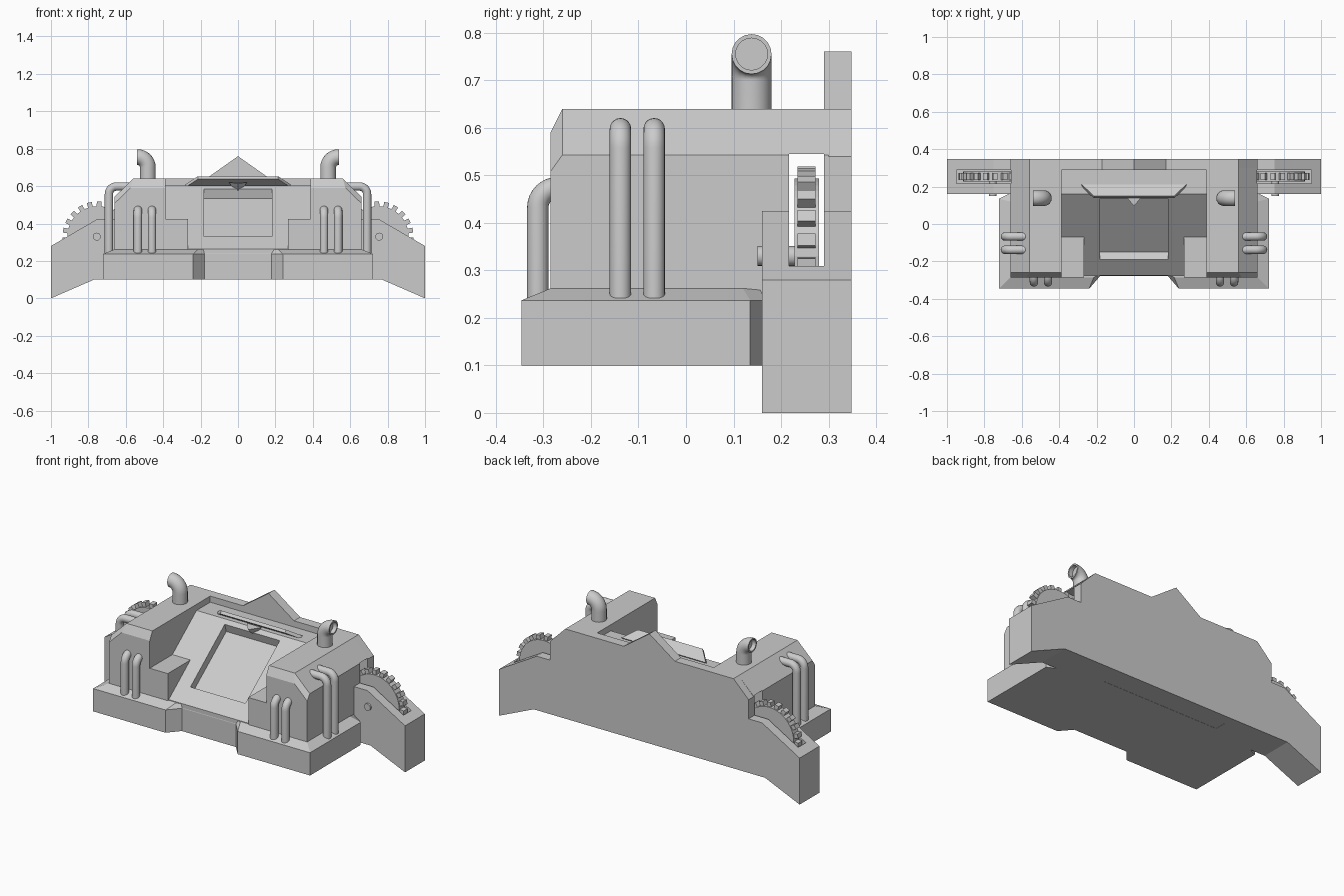
import bpy, bmesh, math
from mathutils import Vector, Matrix

if "Cube" in bpy.data.objects:
    bpy.data.objects.remove(bpy.data.objects["Cube"])


def finish(name, bm, mirror=False, cutters=(), smooth=False):
    bmesh.ops.recalc_face_normals(bm, faces=bm.faces)
    me = bpy.data.meshes.new(name)
    bm.to_mesh(me)
    bm.free()
    ob = bpy.data.objects.new(name, me)
    bpy.context.collection.objects.link(ob)
    if smooth:
        bpy.ops.object.select_all(action='DESELECT')
        ob.select_set(True)
        bpy.context.view_layer.objects.active = ob
        bpy.ops.object.shade_smooth_by_angle(angle=math.radians(35))
    for c in cutters:
        m = ob.modifiers.new("cut", 'BOOLEAN')
        m.object, m.solver = c, 'EXACT'
    if mirror:
        ob.modifiers.new("mirror", 'MIRROR').use_mirror_merge = False
    return ob


def loft_bm(rings):
    """Join rings of equal point count, cap both ends."""
    bm = bmesh.new()
    vs = [[bm.verts.new(p) for p in r] for r in rings]
    n = len(rings[0])
    for a, b in zip(vs, vs[1:]):
        for i in range(n):
            j = (i + 1) % n
            bm.faces.new((a[i], a[j], b[j], b[i]))
    bm.faces.new(vs[0])
    return bm, bm.faces.new(vs[-1])


def loft(name, rings, **kw):
    return finish(name, loft_bm(rings)[0], **kw)


def prism_y(name, xz, y0, y1, **kw):
    return loft(name, [[(x, y, z) for x, z in xz] for y in (y0, y1)], **kw)


def prism_x(name, yz, hw, **kw):
    return loft(name, [[(x, y, z) for y, z in yz] for x in (-hw, hw)], **kw)


def tube(name, start, up, side, height, bend, tail, r, angle=90, hollow=False):
    """Pipe that rises, bends toward 'side', then runs straight on."""
    start, up, side = Vector(start), Vector(up), Vector(side)
    path = [(start, up)]
    corner = start + up * height
    for i in range(9):
        a = math.radians(angle) * i / 8
        p = corner + side * bend * (1 - math.cos(a)) + up * bend * math.sin(a)
        path.append((p, up * math.cos(a) + side * math.sin(a)))
    if tail:
        path.append((path[-1][0] + path[-1][1] * tail, path[-1][1]))
    w = up.cross(side)
    rings = []
    for p, t in path:
        u = w.cross(t)
        rings.append([p + r * (w * math.cos(k * math.tau / 20) + u * math.sin(k * math.tau / 20))
                      for k in range(20)])
    bm, end = loft_bm(rings)
    if hollow:
        bmesh.ops.recalc_face_normals(bm, faces=bm.faces)
        bmesh.ops.inset_region(bm, faces=[end], thickness=r * 0.2)
        new = bmesh.ops.extrude_discrete_faces(bm, faces=[end])["faces"][0]
        bmesh.ops.translate(bm, verts=new.verts, vec=-path[-1][1] * 0.025)
    return finish(name, bm, mirror=True, smooth=True)


# Cutters: gear slot running across the body, and the sloped window recess
slot = prism_x("slot_cutter", [(0.217, 0.2), (0.29, 0.2), (0.29, 0.545), (0.217, 0.545)], 0.95)
recess = prism_x("recess_cutter", [(-0.19, 0.33), (-0.15, 0.305), (0.15, 0.535),
                                   (0.135, 0.585), (0.05, 0.7), (-0.25, 0.45)], 0.183)
for c in (slot, recess):
    c.hide_render = True
    c.hide_viewport = True

# Back wall with centre peak
half = [(0.77, 0.10), (1, 0), (1, 0.28), (0.75, 0.425), (0.66, 0.425), (0.66, 0.54),
        (0.56, 0.64), (0.17, 0.64)]
prism_y("back_wall", half + [(0, 0.76)] + [(-x, z) for x, z in reversed(half)], 0.29, 0.348)

# Side wings with slots
prism_y("wing", [(0.6, 0.10), (0.77, 0.10), (1, 0), (1, 0.28), (0.75, 0.425), (0.6, 0.425)],
        0.16, 0.30, mirror=True, cutters=[slot])

# Base with sloped rim
outer = [(0.18, -0.277), (0.24, -0.346), (0.722, -0.346), (0.722, 0.135), (0.66, 0.165), (0.66, 0.215)]
inner = [(0.18, -0.27), (0.215, -0.285), (0.66, -0.285), (0.66, 0.12), (0.65, 0.16), (0.65, 0.215)]
full = lambda pts, z: [(x, y, z) for x, y in pts] + [(-x, y, z) for x, y in reversed(pts)]
loft("base", [full(outer, 0.10), full(outer, 0.237), full(inner, 0.262)])

# Side pods with chamfered front
def pod_ring(y, d):
    return [(x, y, z) for x, z in [(0.268, 0.1), (0.66, 0.1), (0.66, 0.543 - d * 0.7), (0.56 + d * 0.3, 0.64 - d),
                                   (0.388, 0.64 - d), (0.388, 0.425), (0.268, 0.425)]]
def upper_ring(y):
    return [(x, y, z) for x, z in [(0.388, 0.1), (0.66, 0.1), (0.66, 0.543), (0.56, 0.64), (0.388, 0.64)]]
loft("pod_front", [pod_ring(-0.285, 0.05), pod_ring(-0.26, 0), pod_ring(-0.06, 0)], mirror=True)
loft("pod_rear", [upper_ring(-0.06), upper_ring(0.30)], mirror=True, cutters=[slot])

# Sloped centre with window
prism_x("sloped_centre", [(-0.276, 0.101), (-0.276, 0.265), (0.16, 0.603), (0.30, 0.603), (0.30, 0.101)],
        0.39, cutters=[recess, slot])

# Visor plate leaning forward, with a small pointed nub
def visor_ring(dy, dz):
    return [(-0.28, 0.20 + dy, 0.595 + dz), (0.28, 0.20 + dy, 0.595 + dz),
            (0.215, 0.138 + dy, 0.637 + dz), (-0.215, 0.138 + dy, 0.637 + dz)]
loft("visor", [visor_ring(0, 0), visor_ring(0.012, 0.015)])
bm = bmesh.new()
v = [bm.verts.new(p) for p in [(-0.05, 0.155, 0.62), (0.05, 0.155, 0.62), (0, 0.095, 0.615), (0, 0.15, 0.563)]]
for f in ((0, 1, 2), (0, 1, 3), (1, 2, 3), (0, 2, 3)):
    bm.faces.new([v[i] for i in f])
finish("visor_nub", bm)

# Pipes
for i, x in enumerate((0.46, 0.535)):
    tube(f"front_pipe_{i}", (x, -0.312, 0.242), (0, 0, 1), (0, 1, 0), 0.19, 0.042, 0.02, 0.0225)
for i, y in enumerate((-0.138, -0.067)):
    tube(f"side_pipe_{i}", (0.69, y, 0.242), (0, 0, 1), (-1, 0, 0), 0.316, 0.04, 0.07, 0.0225)
tube("exhaust", (0.482, 0.138, 0.60), (0, 0, 1), (1, 0, 0), 0.10, 0.055, 0.002, 0.042, hollow=True)

# Gears in the wing slots
def cylinder(bm, r, depth, loc, seg):
    bmesh.ops.create_cone(bm, cap_ends=True, segments=seg, radius1=r, radius2=r, depth=depth,
                          matrix=Matrix.Translation(loc) @ Matrix.Rotation(math.pi / 2, 4, 'X'))
hub = (0.75, 0.254, 0.33)
bm = bmesh.new()
cylinder(bm, 0.163, 0.052, hub, 44)
for k in range(22):
    a = math.radians(10.7) + k * math.tau / 22
    m = (Matrix.Translation(hub) @ Matrix.Rotation(-a, 4, 'Y') @ Matrix.Translation((0.172, 0, 0))
         @ Matrix.Diagonal((0.032, 0.038, 0.026, 1)))
    bmesh.ops.create_cube(bm, size=1, matrix=m)
finish("gear", bm, mirror=True)

# Axle pins
bm = bmesh.new()
cylinder(bm, 0.021, 0.08, (0.755, 0.19, 0.33), 16)
finish("axle_pin", bm, mirror=True, smooth=True)
